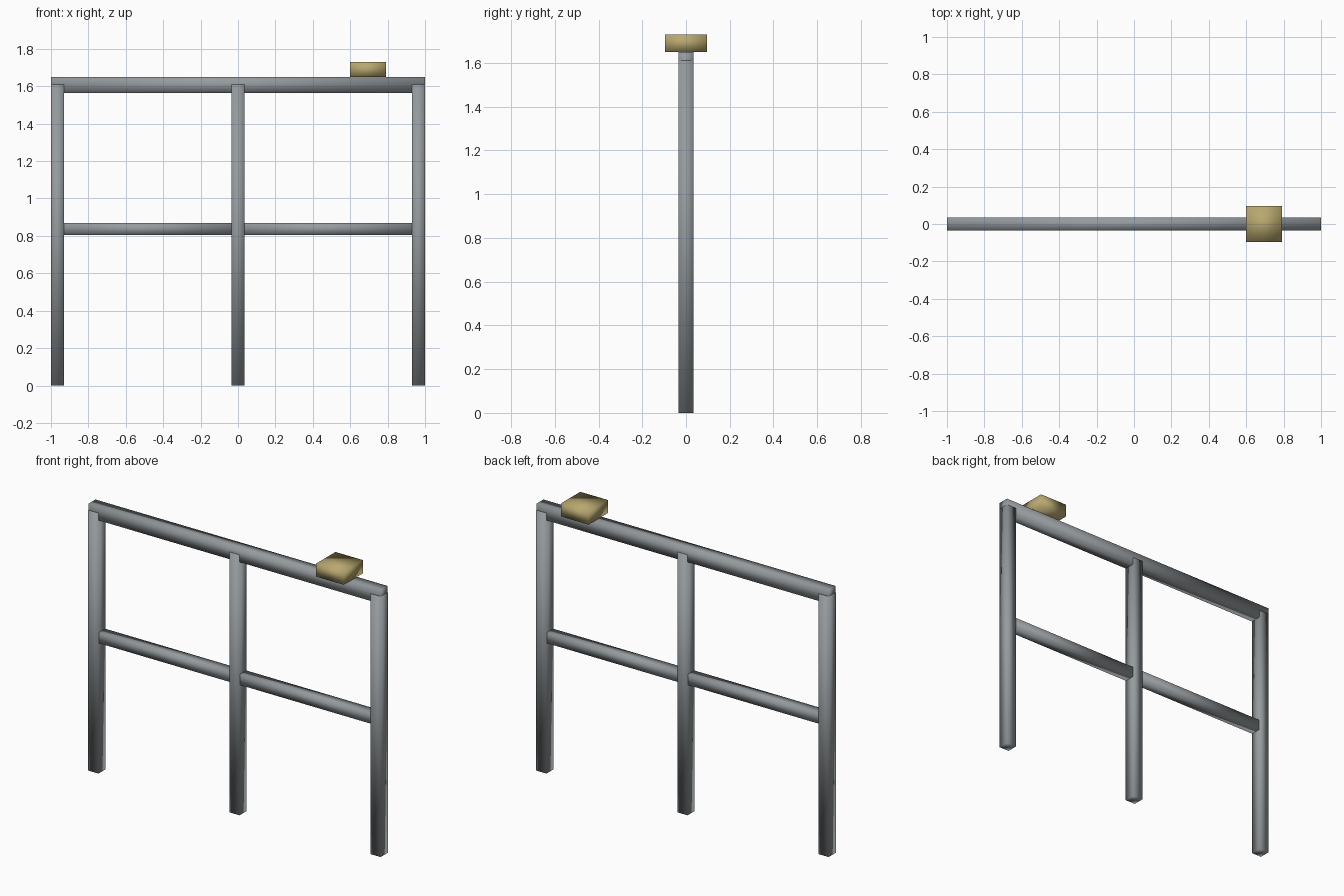
import bpy
import bmesh

if "Cube" in bpy.data.objects:
    bpy.data.objects.remove(bpy.data.objects["Cube"], do_unlink=True)


def make_material(name, rgb, rough):
    mat = bpy.data.materials.new(name)
    mat.use_nodes = True
    mat.diffuse_color = (*rgb, 1)
    shader = mat.node_tree.nodes["Principled BSDF"]
    shader.inputs["Base Color"].default_value = (*rgb, 1)
    shader.inputs["Roughness"].default_value = rough
    return mat


def make_box(name, low, high, mat):
    """Softly shaded box spanning two opposite corners."""
    bm = bmesh.new()
    bmesh.ops.create_cube(bm, size=1)
    for v in bm.verts:
        v.co = [h if c > 0 else l for c, l, h in zip(v.co, low, high)]
    for f in bm.faces:
        f.smooth = True
    mesh = bpy.data.meshes.new(name)
    bm.to_mesh(mesh)
    bm.free()
    mesh.materials.append(mat)
    obj = bpy.data.objects.new(name, mesh)
    bpy.context.collection.objects.link(obj)
    return obj


steel = make_material("grey steel", (0.30, 0.325, 0.34), 0.6)
brass = make_material("dull gold", (0.48, 0.39, 0.16), 0.6)

half = 0.035          # half thickness of a post
post_top = 1.61
rail_top = 1.65

# Upright posts
for name, x in (("right_post", half - 1), ("middle_post", 0), ("left_post", 1 - half)):
    make_box(name, (x - half, -half, 0), (x + half, half, post_top), steel)

# Top rail, notched over the posts
inset = 0.001
make_box("top_rail", (inset - 1, inset - half, 1.565),
         (1 - inset, half - inset, rail_top), steel)

# Middle rail, one length between each pair of posts
depth = 0.032
inner = 1 - 2 * half
make_box("right_middle_rail", (-inner, -depth, 0.805), (-half, depth, 0.87), steel)
make_box("left_middle_rail", (half, -depth, 0.805), (inner, depth, 0.87), steel)

# Small block resting on the top rail
make_box("rail_block", (0.6, -0.095, rail_top), (0.79, 0.095, 1.73), brass)
